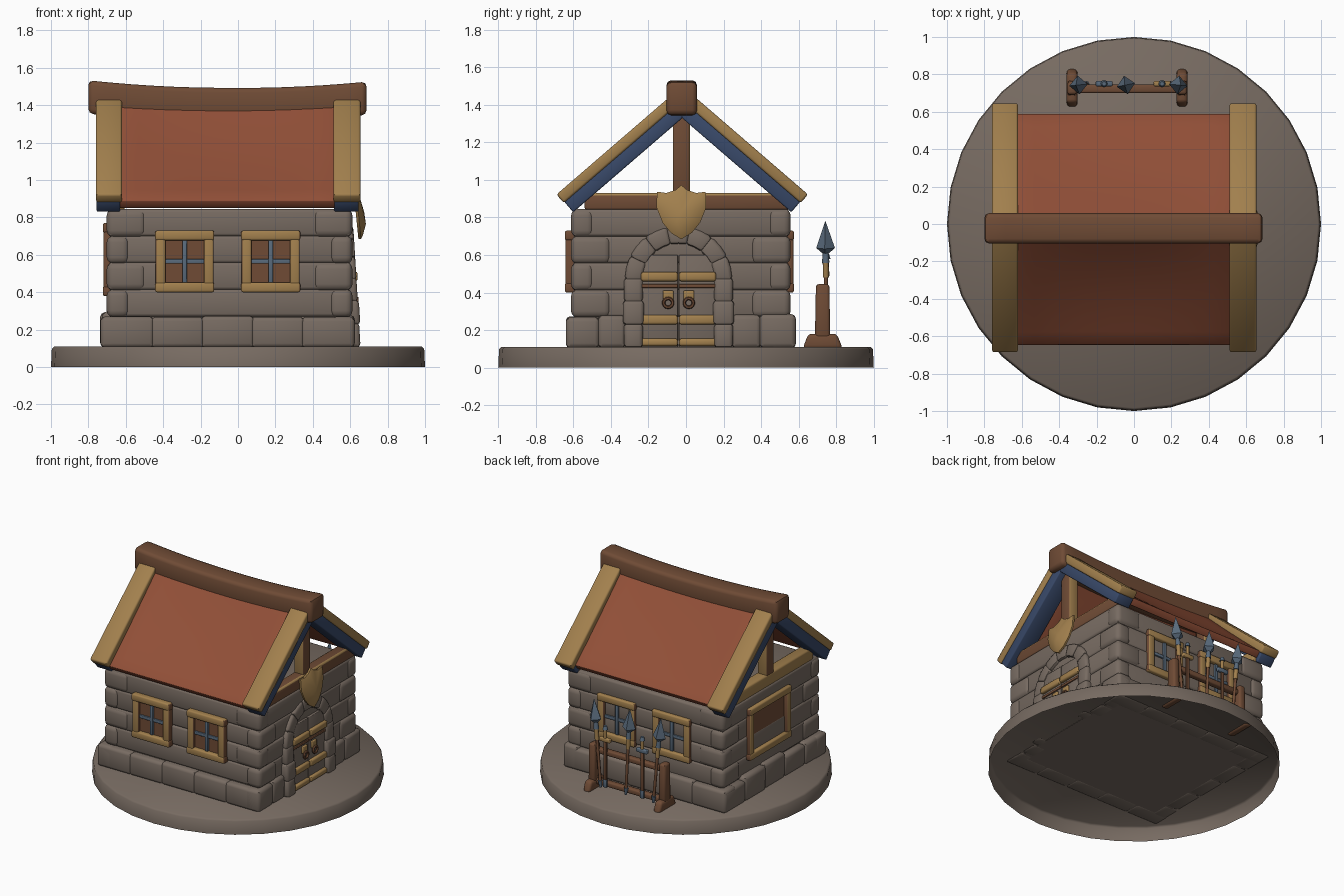
import bpy, bmesh, math, random
from mathutils import Vector, Matrix

random.seed(4)
if "Cube" in bpy.data.objects:
    bpy.data.objects.remove(bpy.data.objects["Cube"])
parts = []


def material(name, rgb):
    m = bpy.data.materials.new(name)
    m.use_nodes = True
    m.diffuse_color = (*rgb, 1)
    m.node_tree.nodes["Principled BSDF"].inputs["Base Color"].default_value = (*rgb, 1)
    return m


STONE = material("warm_grey_stone", (0.185, 0.147, 0.121))
CLAY = material("red_clay_roof", (0.285, 0.079, 0.039))
GOLD = material("golden_wood", (0.36, 0.215, 0.075))
BROWN = material("brown_wood", (0.16, 0.071, 0.036))
BLUE = material("blue_paint", (0.04, 0.066, 0.14))
STEEL = material("blue_steel", (0.1, 0.145, 0.2))


def finish(name, bm, mat):
    bmesh.ops.recalc_face_normals(bm, faces=bm.faces)
    me = bpy.data.meshes.new(name)
    bm.to_mesh(me)
    bm.free()
    me.materials.append(mat)
    ob = bpy.data.objects.new(name, me)
    bpy.context.collection.objects.link(ob)
    parts.append(ob)
    return ob


def recolour(ob, mat, rule):
    """Give a second colour to the faces whose normal meets the rule."""
    ob.data.materials.append(mat)
    for f in ob.data.polygons:
        f.material_index = int(rule(f.normal))


def box(name, lo, hi, mat, bevel=0.01, warp=None, cuts=(0, 0, 0), seg=2):
    """Bevelled box between two corners, optionally cut up and bent by warp."""
    lo, hi = Vector(lo), Vector(hi)
    bm = bmesh.new()
    bmesh.ops.create_cube(bm, size=1)
    for v in bm.verts:
        v.co = Vector([l + (h - l) * (c + 0.5) for l, h, c in zip(lo, hi, v.co)])
    for axis, n in enumerate(cuts):
        for i in range(n):
            no = Vector([float(k == axis) for k in range(3)])
            co = lo.lerp(hi, (i + 1) / (n + 1))
            bmesh.ops.bisect_plane(bm, geom=bm.verts[:] + bm.edges[:] + bm.faces[:],
                                   dist=1e-5, plane_co=co, plane_no=no)
    if bevel:
        sharp = [e for e in bm.edges if e.calc_face_angle(0) > 0.5]
        bmesh.ops.bevel(bm, geom=sharp, offset=bevel, segments=seg, profile=0.5, affect='EDGES')
    if warp:
        for v in bm.verts:
            v.co = warp(v.co)
    return finish(name, bm, mat)


def tube(name, a, b, r1, r2, mat, sides=8):
    """Tapered rod from a to b."""
    a, b = Vector(a), Vector(b)
    bm = bmesh.new()
    bmesh.ops.create_cone(bm, cap_ends=True, segments=sides, radius1=r1, radius2=r2, depth=(b - a).length)
    rot = (b - a).to_track_quat('Z', 'Y').to_matrix().to_4x4()
    bm.transform(Matrix.Translation((a + b) / 2) @ rot)
    return finish(name, bm, mat)


# Round plinth, hollow underneath
bm = bmesh.new()
bmesh.ops.create_cone(bm, cap_ends=True, segments=32, radius1=1, radius2=0.995, depth=0.11)
bmesh.ops.translate(bm, verts=bm.verts, vec=(0, 0, 0.055))
bmesh.ops.delete(bm, geom=[f for f in bm.faces if f.normal.z < -0.9], context='FACES_ONLY')
rim = [e for e in bm.edges if all(v.co.z > 0.1 for v in e.verts)]
bmesh.ops.bevel(bm, geom=rim, offset=0.012, segments=1, affect='EDGES')
finish("plinth", bm, STONE)

# Stone courses with gently bulging corner stones
X0, X1, Y0, Y1 = -0.69, 0.6, -0.6, 0.545
box("wall_core", (X0 + .012, Y0 + .012, 0.108), (X1 - .012, Y1 - .012, 0.835), STONE, 0)
for i in range(4):
    z, o = 0.27 + i * 0.143, 0.004 * (i % 2)
    box("wall_course", (X0 - o, Y0 - o, z), (X1 + o, Y1 + o, z + 0.146), STONE, 0.016)
    for cx in (X0, X1):
        for cy in (Y0, Y1):
            lx, ly = (0.2, 0.11) if i % 2 else (0.11, 0.2)
            box("corner_stone", (cx - (lx if cx > 0 else .012), cy - (ly if cy > 0 else .012), z - .004),
                (cx + (.012 if cx > 0 else lx), cy + (.012 if cy > 0 else ly), z + 0.146),
                STONE, 0.035, seg=3)

# Footing blocks, overlapping so the joints stay shallow
for side, y in ((-1, -0.64), (1, 0.585)):
    for i in range(5):
        x, h = -0.735 + i * 0.268, random.uniform(0.265, 0.285)
        box("footing_block", (x, min(y, y - side * 0.14), 0.105),
            (x + 0.286, max(y, y - side * 0.14), h), STONE, 0.022)
for i in range(5):
    y, o = -0.64 + i * 0.242, random.uniform(0, 0.015)
    box("left_footing", (-0.725 - o, y, 0.105), (-0.6, y + 0.257, random.uniform(0.26, 0.3)), STONE, 0.025)
for y, w in ((-0.64, 0.18), (-0.47, 0.15), (0.24, 0.16), (0.39, 0.195)):
    box("door_side_footing", (0.5, y, 0.105), (0.625, y + w, random.uniform(0.26, 0.29)), STONE, 0.025)

# Stone door surround, leaning back against the wall
DY = -0.04


def lean(v):
    return Vector((v.x - 0.06 * (v.z - 0.11), v.y, v.z))


def arch(v):
    a = v.y / 0.24
    return lean(Vector((v.x, DY + v.z * math.sin(a), 0.47 + v.z * math.cos(a))))


for s in (-1, 1):
    for i in range(3):
        c, o = DY + s * 0.24, 0.006 * (i % 2)
        box("door_pillar_stone", (0.56, c - 0.05 - o, 0.106 + i * 0.121),
            (0.655 + o, c + 0.05 + o, 0.238 + i * 0.121), STONE, 0.02, lean)
    # Door leaf with strap boards, latch plate and ring
    inner, outer = sorted((DY + s * 0.003, DY + s * 0.2))
    box("door_leaf", (0.59, inner, 0.11), (0.618, outer, 0.6), STONE, 0.004)
    for z, h in ((0.115, 0.04), (0.23, 0.05), (0.46, 0.05)):
        box("door_board", (0.6, inner, z), (0.64, outer, z + h), GOLD, 0.012)
    box("door_bar", (0.6, inner, 0.425), (0.626, outer, 0.445), BROWN, 0.004)
    hy = DY + s * 0.055
    box("latch_plate", (0.61, hy - 0.028, 0.36), (0.632, hy + 0.028, 0.412), GOLD, 0.006)
    bpy.ops.mesh.primitive_torus_add(location=(0.636, hy, 0.345), rotation=(0, math.pi / 2, 0),
                                     major_radius=0.024, minor_radius=0.009,
                                     major_segments=14, minor_segments=6)
    ring = bpy.context.object
    ring.name = "latch_ring"
    ring.data.materials.append(BROWN)
    parts.append(ring)
step = 0.24 * math.pi / 7
for i in range(7):
    a = (i - 3.5) * step
    box("arch_stone", (0.56, a - .004, 0.19), (0.655, a + step + .004, 0.285), STONE, 0.018, arch, (0, 1, 0))


# Framed openings: u runs along the wall, w points out of it; outer sides are darker wood
def frame(name, place, u0, u1, z0, z1, bars):
    along = place(1, 0, 0) - place(0, 0, 0)

    def add(part, a, b, c, d, w0, w1, mat, bev=0.01):
        return box(name + "_" + part, (a, w0, c), (b, w1, d), mat, bev, lambda v: place(v.x, v.y, v.z))
    t = 0.052
    for a in (u0, u1 - t):
        jamb = add("jamb", a, a + t, z0 + 0.004, z1 - 0.004, -0.02, 0.042, GOLD)
        recolour(jamb, BROWN, lambda n: abs(n.dot(along)) > 0.8)
    for c in (z0, z1 - t):
        rail = add("rail", u0 - 0.003, u1 + 0.003, c, c + t, -0.02, 0.045, GOLD)
        recolour(rail, BROWN, lambda n: abs(n.dot(along)) > 0.8)
    add("panel", u0 + 0.02, u1 - 0.02, z0 + 0.02, z1 - 0.02, -0.02, 0.014, BROWN, 0)
    if bars:
        m, n = (u0 + u1) / 2, (z0 + z1) / 2
        add("upright_bar", m - .012, m + .012, z0 + t, z1 - t, 0, 0.03, STEEL, 0.004)
        add("cross_bar", u0 + t, u1 - t, n - .012, n + .012, 0, 0.027, STEEL, 0.004)


for u in (-0.44, 0.02):
    frame("front_window", lambda u, w, z: Vector((u, Y0 - w, z)), u, u + 0.31, 0.4, 0.73, True)
    frame("back_window", lambda u, w, z: Vector((u, Y1 + w - .015, z)), u + .015, u + 0.325, 0.4, 0.73, True)
frame("side_shutter", lambda u, w, z: Vector((X0 - w + .012, u, z)), -0.235, 0.26, 0.38, 0.77, False)

# Roof: x across, s down the slope, t depth below the top surface
CO, SI = 0.757, 0.653


def slope(side, sag=0.0, lift=0.0):
    """Places a slab on one roof side; panels sag mid-span and rise to the ridge."""
    def warp(v):
        k = min(1, max(0, v.y / 0.87))
        t = v.z + sag * math.sin(math.pi * k) * (1 - ((v.x + .055) / .62) ** 2) - lift * (1 - k)
        return Vector((v.x, -0.02 + side * (v.y * CO - t * SI), 1.5 - v.y * SI - t * CO))
    return warp


for side in (-1, 1):
    end = 0.874 if side < 0 else 0.852
    box("roof_panel", (-0.67, 0.05, 0.052), (0.56, end, 0.105), CLAY, 0.005, slope(side, 0.03, 0.028), (8, 8, 0))
    for x0, x1 in ((-0.76, -0.62), (0.51, 0.655)):
        box("barge_board", (x0, 0.05, 0), (x1, 0.885, 0.06), GOLD, 0.012, slope(side))
        box("barge_underboard", (x0 + 0.004, 0.1, 0.055), (x1 - 0.01, 0.879, 0.13), BLUE, 0.008, slope(side))


def sagging(v):
    u = (v.x + 0.06) / 0.74
    return Vector((v.x, v.y, v.z - 0.04 * (1 - u * u) - 0.008 * max(0, u)))


box("ridge_beam", (-0.8, -0.104, 1.355), (0.687, 0.058, 1.533), BROWN, 0.025, sagging, (12, 0, 0))

# Gable trusses with worn golden edges and post sides
for x, tie in ((0.515, BROWN), (-0.69, GOLD)):
    beam = box("tie_beam", (x, -0.54, 0.84), (x + 0.085, 0.55, 0.93), tie, 0.012)
    recolour(beam, GOLD, lambda n: 0.3 < n.z < 0.97)
    post = box("king_post", (x, -0.07, 0.92), (x + 0.08, 0.02, 1.37), BROWN, 0.01)
    recolour(post, GOLD, lambda n: abs(n.y) > 0.7)

# Domed shield over the door
half = [(0.03, 0.115), (0.08, 0.098), (0.13, 0.105), (0.132, 0.02), (0.1, -0.06), (0.055, -0.115)]
outline = [(0, 0.14)] + half + [(0, -0.148)] + [(-y, z) for y, z in reversed(half)]
bm = bmesh.new()
rings = []
for scale, out in ((1, 0), (1, 0.014), (0.86, 0.024), (0.45, 0.04)):
    rings.append([bm.verts.new((0.629 + out - 0.1 * z, -0.025 + y * scale, 0.832 + z * scale)) for y, z in outline])
n = len(outline)
for r, q in zip(rings, rings[1:]):
    for i in range(n):
        bm.faces.new((r[i], r[(i + 1) % n], q[(i + 1) % n], q[i]))
bm.faces.new(rings[0])
tip = bm.verts.new((0.674, -0.025, 0.832))
for i in range(n):
    bm.faces.new((rings[-1][i], rings[-1][(i + 1) % n], tip))
finish("shield", bm, GOLD)

# Weapon rack
for x in (-0.36, 0.228):
    box("rack_foot", (x, 0.63, 0.1), (x + 0.058, 0.825, 0.18), BROWN, 0.02, seg=3,
        warp=lambda v: Vector((v.x, 0.728 + (v.y - 0.728) * (1.06 - 4 * max(0, v.z - 0.11)), v.z)))
    box("rack_post", (x + 0.002, 0.69, 0.14), (x + 0.056, 0.765, 0.445), BROWN, 0.015,
        lambda v: Vector((v.x, 0.728 + (v.y - 0.728) * (1.1 - 0.5 * (v.z - 0.14)), v.z)))
for z in (0.14, 0.375):
    box("rack_rail", (-0.33, 0.7, z), (0.26, 0.745, z + 0.04), BROWN, 0.01)

# Three leaning spears
for xt, xb in ((0.25, 0.19), (-0.05, -0.02), (-0.31, -0.25)):
    low, top = Vector((xb, 0.748, 0.13)), Vector((xt, 0.742, 0.78))
    at = low.lerp
    tube("spear_butt", at(top, 0), at(top, 0.08), 0.008, 0.017, STEEL)
    tube("spear_shaft", at(top, 0.06), at(top, 0.74), 0.011, 0.011, BROWN)
    tube("spear_binding", at(top, 0.54), at(top, 0.66), 0.016, 0.016, GOLD)
    tube("spear_socket", at(top, 0.66), at(top, 0.77), 0.02, 0.014, STEEL)
    tube("spear_head_base", at(top, 0.73), at(top, 0.78), 0.012, 0.05, STEEL, 4)
    tube("spear_head", at(top, 0.78), top, 0.05, 0.001, STEEL, 4)

# Two sheathed swords standing hilt up
for x, guard in ((0.15, GOLD), (-0.16, STEEL)):
    y = 0.75
    box("sword_sheath", (x - 0.013, y - 0.007, 0.19), (x + 0.013, y + 0.007, 0.5), BROWN, 0.003)
    box("sheath_tip", (x - 0.015, y - 0.009, 0.14), (x + 0.015, y + 0.009, 0.2), STEEL, 0.004)
    box("sword_guard", (x - 0.045, y - 0.014, 0.485), (x + 0.045, y + 0.014, 0.515), guard, 0.006)
    tube("sword_grip", (x, y, 0.51), (x, y, 0.58), 0.012, 0.012, GOLD)
    tube("sword_pommel", (x, y, 0.578), (x, y, 0.605), 0.02, 0.012, STEEL)

# Smooth shading with sharp edges kept
bpy.ops.object.select_all(action='DESELECT')
for ob in parts:
    ob.select_set(True)
bpy.context.view_layer.objects.active = parts[0]
bpy.ops.object.shade_smooth_by_angle(angle=math.radians(46))
